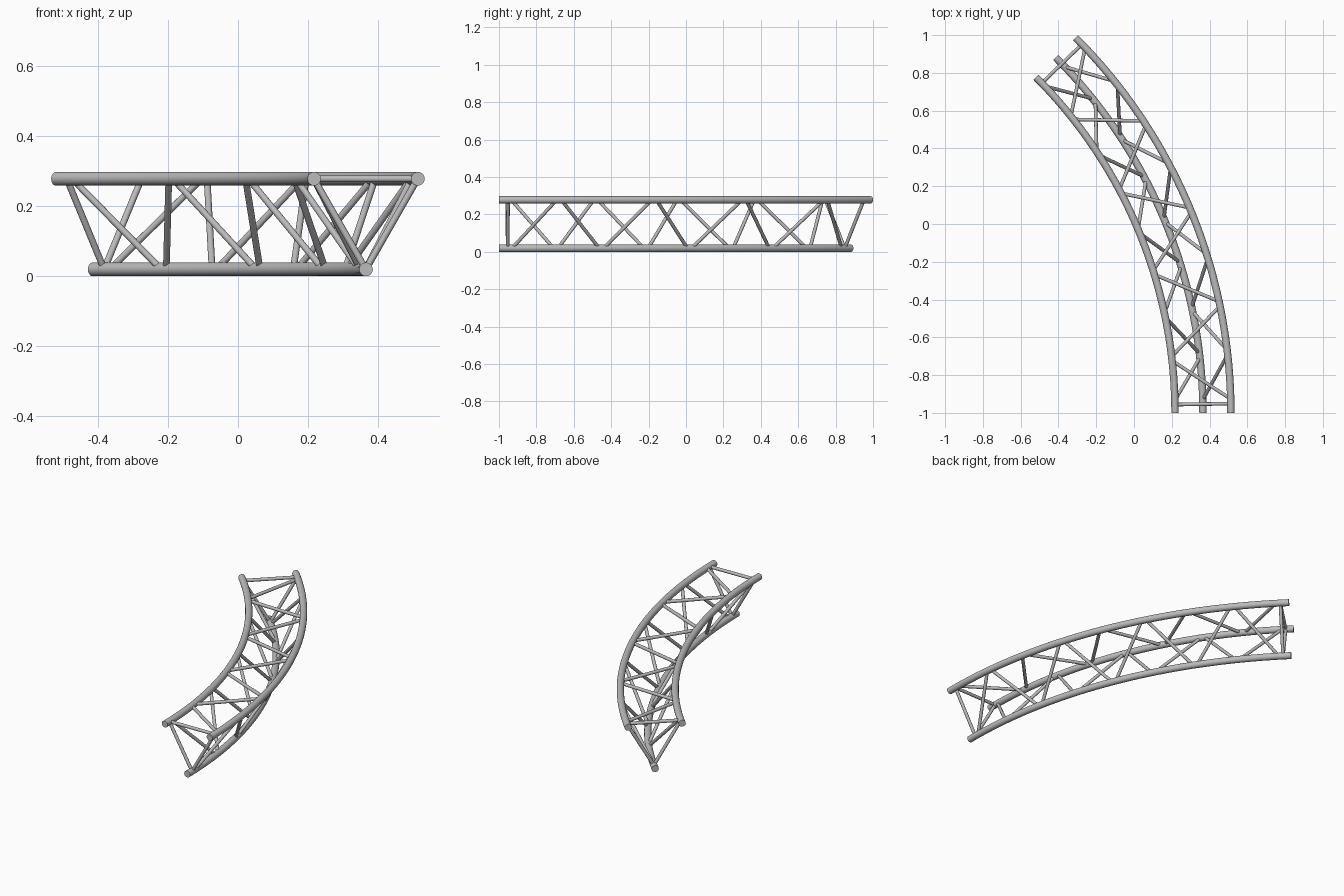
import bpy, bmesh, math
from mathutils import Vector, Matrix

cube = bpy.data.objects.get("Cube")
if cube:
    bpy.data.objects.remove(cube, do_unlink=True)

# Arc centre, sweep and tube sizes
CENTRE = Vector((-2.296, -1.0, 0.0))
SWEEP = 45.0
CHORD_R, ROD_R = 0.0195, 0.0095
CHORDS = {                      # name: (arc radius, height)
    "outer": (2.809, 0.278),
    "inner": (2.513, 0.278),
    "bottom": (2.661, 0.0195),
}
PANELS = 8
END_BAR = 1.0                   # degrees from each end to the end frame
GAP = 0.25                      # half the spacing of two rods at a node

steel = bpy.data.materials.new("brushed grey metal")
steel.use_nodes = True
GREY = (0.5, 0.5, 0.5, 1.0)
steel.diffuse_color = GREY
steel.node_tree.nodes["Principled BSDF"].inputs["Base Color"].default_value = GREY


def finish(bm, name):
    bmesh.ops.recalc_face_normals(bm, faces=bm.faces)
    mesh = bpy.data.meshes.new(name)
    bm.to_mesh(mesh)
    bm.free()
    mesh.materials.append(steel)
    obj = bpy.data.objects.new(name, mesh)
    bpy.context.collection.objects.link(obj)
    bpy.ops.object.select_all(action='DESELECT')
    bpy.context.view_layer.objects.active = obj
    obj.select_set(True)
    bpy.ops.object.shade_smooth_by_angle(angle=math.radians(40))


def on_chord(chord, degrees):
    radius, z = CHORDS[chord]
    a = math.radians(degrees)
    return CENTRE + Vector((radius * math.cos(a), radius * math.sin(a), z))


def add_rod(bm, start, end):
    axis = end - start
    turn = Vector((0, 0, 1)).rotation_difference(axis).to_matrix().to_4x4()
    bmesh.ops.create_cone(bm, cap_ends=True, segments=16, radius1=ROD_R, radius2=ROD_R,
                          depth=axis.length,
                          matrix=Matrix.Translation((start + end) / 2) @ turn)


# Curved main tubes: a circle spun about the arc centre
for chord in CHORDS:
    bm = bmesh.new()
    bmesh.ops.create_circle(bm, segments=24, radius=CHORD_R,
                            matrix=Matrix.Translation(on_chord(chord, 0))
                            @ Matrix.Rotation(math.pi / 2, 4, 'X'))
    bmesh.ops.spin(bm, geom=bm.verts[:] + bm.edges[:], cent=CENTRE, axis=(0, 0, 1),
                   angle=math.radians(SWEEP), steps=40)
    bmesh.ops.holes_fill(bm, edges=[e for e in bm.edges if e.is_boundary], sides=0)
    finish(bm, chord + "_tube")

# Zigzag bracing on each of the three sides (even-node chord, odd-node chord)
first = END_BAR + GAP
pitch = (SWEEP - 2 * first) / PANELS
SIDES = {"top": ("outer", "inner"), "inner": ("inner", "bottom"), "outer": ("bottom", "outer")}
for side, pair in SIDES.items():
    bm = bmesh.new()
    for i in range(PANELS):
        a = first + i * pitch + GAP
        b = first + (i + 1) * pitch - GAP
        add_rod(bm, on_chord(pair[i % 2], a), on_chord(pair[(i + 1) % 2], b))
    finish(bm, side + "_side_bracing")

# Triangular frames near both ends
for name, angle in (("front_end_frame", END_BAR), ("back_end_frame", SWEEP - END_BAR)):
    bm = bmesh.new()
    for a, b in SIDES.values():
        add_rod(bm, on_chord(a, angle), on_chord(b, angle))
    finish(bm, name)
